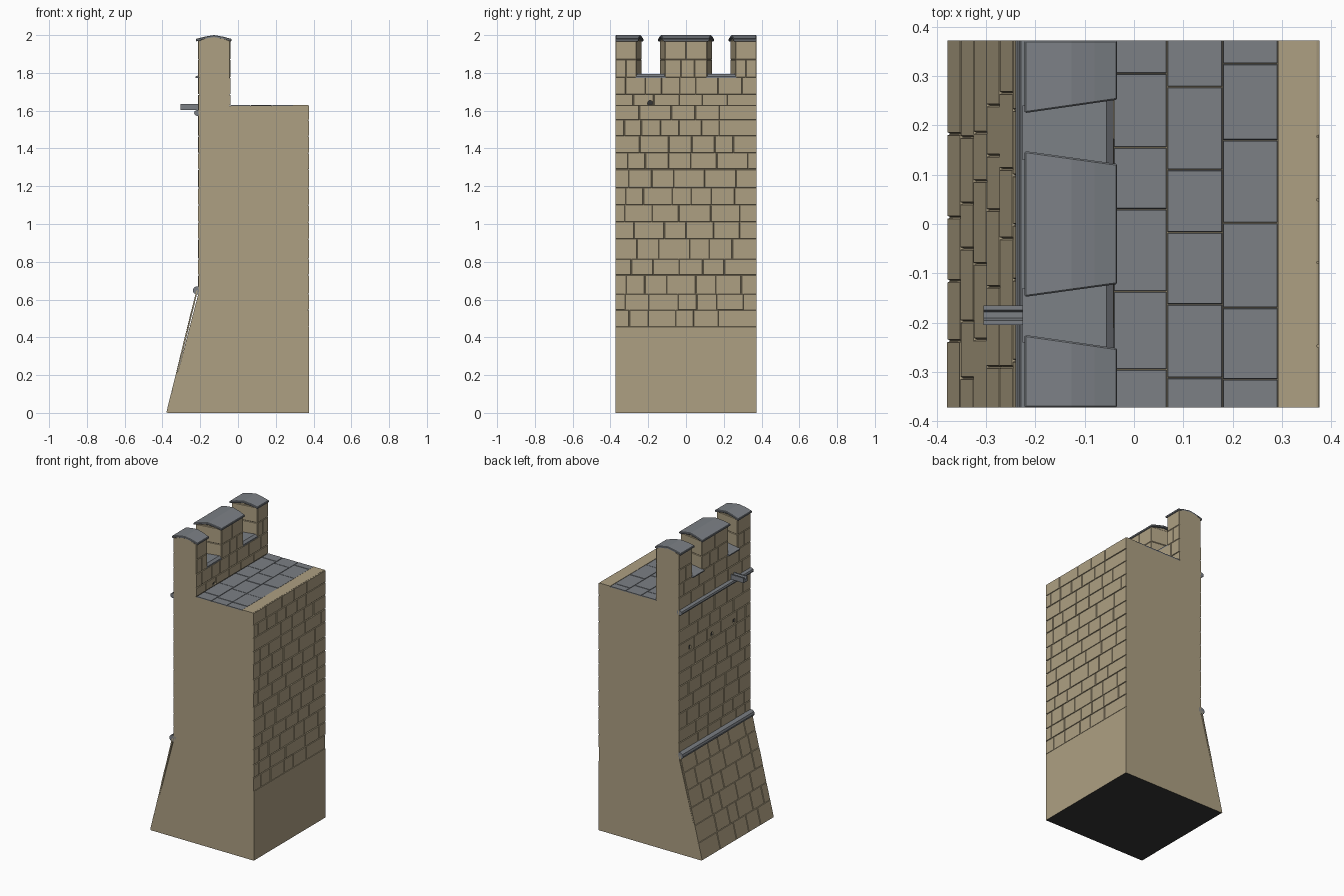
import bpy, bmesh, math, random
from mathutils import Vector

if "Cube" in bpy.data.objects:
    bpy.data.objects.remove(bpy.data.objects["Cube"])

random.seed(7)
W = 0.3725            # half length of the wall section
D = 0.006             # how far the stones stand proud


def material(name, rgb):
    m = bpy.data.materials.new(name)
    m.diffuse_color = (*rgb, 1)
    m.use_nodes = True
    m.node_tree.nodes["Principled BSDF"].inputs["Base Color"].default_value = m.diffuse_color
    return m


STONE = material("sandstone", (0.42, 0.35, 0.225))
SLATE = material("grey_stone", (0.2, 0.215, 0.235))
DARK = material("dark_underside", (0.035, 0.035, 0.035))


def finish(name, bm, mat, bevel=0):
    bmesh.ops.recalc_face_normals(bm, faces=bm.faces)
    me = bpy.data.meshes.new(name)
    bm.to_mesh(me)
    bm.free()
    me.materials.append(mat)
    ob = bpy.data.objects.new(name, me)
    bpy.context.collection.objects.link(ob)
    if bevel:
        b = ob.modifiers.new("edge", 'BEVEL')
        b.width, b.segments = bevel, 1
    return ob


def hexa(bm, p):
    """Box from four base and four top corners."""
    v = [bm.verts.new(c) for c in p]
    for f in ((0, 1, 2, 3), (4, 5, 6, 7), (0, 1, 5, 4), (1, 2, 6, 5), (2, 3, 7, 6), (3, 0, 4, 7)):
        bm.faces.new([v[i] for i in f])


def prism(bm, a, b):
    """Solid between two matching outlines."""
    va, vb = [bm.verts.new(c) for c in a], [bm.verts.new(c) for c in b]
    n = len(a)
    bm.faces.new(va)
    bm.faces.new(vb)
    for i in range(n):
        bm.faces.new((va[i], va[(i + 1) % n], vb[(i + 1) % n], vb[i]))


def along_y(name, xz, mat, bevel=0):
    bm = bmesh.new()
    prism(bm, [(x, -W, z) for x, z in xz], [(x, W, z) for x, z in xz])
    return finish(name, bm, mat, bevel)


def courses(name, rows, at, mat, lo=0.09, hi=0.17, breaks=None, depth=D, gap=0.003):
    """Rows of stones with grooves; at(u, v, h) places a point on the wall face."""
    bm = bmesh.new()
    for r, (v0, v1) in enumerate(zip(rows, rows[1:])):
        if breaks:
            cuts = [-W] + sorted(breaks[r]) + [W]
        else:
            cuts = [-W, -W + random.uniform(0.04, 0.14)]
            while cuts[-1] < W - hi - 0.03:
                cuts.append(cuts[-1] + random.uniform(lo, hi))
            cuts.append(W)
        for u0, u1 in zip(cuts, cuts[1:]):
            h = depth * random.uniform(0.75, 1)
            a = u0 + (gap if u0 > -W else 0)
            b = u1 - (gap if u1 < W else 0)
            hexa(bm, [at(u0, v0, -.003), at(u1, v0, -.003), at(u1, v1, -.003), at(u0, v1, -.003),
                      at(a, v0 + gap, h), at(b, v0 + gap, h), at(b, v1 - gap, h), at(a, v1 - gap, h)])
    return finish(name, bm, mat)


def splayed(bm, stations, outer, inner):
    """Solid through (x, z_low, z_high) stations whose y limits run from outer to inner."""
    x0, x1 = stations[0][0], stations[-1][0]
    line = [(x, zt) for x, _, zt in stations] + [(x, zb) for x, zb, _ in reversed(stations)]

    def side(k):
        return [(x, outer[k] + (inner[k] - outer[k]) * (x - x0) / (x1 - x0), z) for x, z in line]
    prism(bm, side(0), side(1))


# wall core
core = along_y("wall_core", [
    (-0.374, 0), (0.376, 0), (0.376, 0.455), (0.3705, 0.457), (0.3705, 1.63), (0.292, 1.63),
    (0.292, 1.624), (-0.046, 1.624), (-0.046, 1.775), (-0.205, 1.775), (-0.205, 0.65)], STONE)
core.data.materials.append(DARK)
for f in core.data.polygons:
    if f.normal.z < -0.9 and f.center.z < 0.01:
        f.material_index = 1

# stone courses on the inner face, outer face, parapet and battered base
courses("inner_face_stones",
        [.455, .545, .63, .73, .815, .92, 1.01, 1.10, 1.19, 1.29, 1.375, 1.465, 1.55, 1.63],
        lambda u, v, h: (0.3705 + h, u, v), STONE)
outer = courses("outer_face_stones",
                [.65, .73, .815, .92, 1.01, 1.10, 1.19, 1.29, 1.375, 1.465, 1.58, 1.685, 1.775],
                lambda u, v, h: (-0.205 - h, u, v), STONE)
parapet = courses("parapet_inner_stones", [1.628, 1.685, 1.775],
                  lambda u, v, h: (-0.046 + h, u, v), STONE, 0.08, 0.14)
slope = Vector((-0.215 + 0.374, 0.65))
nrm = Vector((-slope.y, slope.x)).normalized()
courses("battered_base_stones", [i / 6 for i in range(7)],
        lambda u, v, h: (-0.374 + slope.x * v + nrm.x * h, u,
                         max(0, slope.y * v + nrm.y * h)), STONE, 0.09, 0.17)

# walkway paving
courses("walkway_paving", [-0.042, .067, .18, .292], lambda u, v, h: (v, u, 1.624 + h), SLATE,
        breaks=[(.305, .155, .03, -.137, -.295), (.278, .11, -.017, -.163, -.312),
                (.325, .17, .002, -.17, -.315)], gap=0.002)


# rolled string courses
def roll(name, x, z, rx, rz):
    along_y(name, [(x + rx * math.cos(i * math.pi / 5), z + rz * math.sin(i * math.pi / 5))
                   for i in range(10)], SLATE)


roll("lower_string_course", -0.216, 0.648, 0.024, 0.022)
roll("upper_string_course", -0.212, 1.588, 0.021, 0.016)

# merlons: y limits at outer face, inner face, and stone joints for the two courses
merlons = [
    ((-W, -.235), (-W, -.262), ((.5,), ())),
    ((-.138, .138), (-.112, .112), ((.38, .7), (.5,))),
    ((.235, W), (.262, W), ((.5,), ())),
]
ARCH = [(-.222, 1.98), (-.175, 1.992), (-.127, 2.0), (-.08, 1.992), (-.034, 1.98)]


def shift(pair, d):
    """Grow y limits by d, keeping the flush wall ends."""
    return tuple(y if abs(y) == W else y + d * s for y, s in zip(pair, (-1, 1)))


cores, blocks, caps = bmesh.new(), bmesh.new(), bmesh.new()
for out, inn, joints in merlons:
    top = [(max(-.207, min(-.046, x)), 1.76, z - .011) for x, z in ARCH]
    splayed(cores, top, shift(out, -.004), shift(inn, -.004))
    for z0, z1, js in ((1.775, 1.87, joints[0]), (1.87, 1.972, joints[1])):
        ts = (0,) + js + (1,)
        for a, b in zip(ts, ts[1:]):
            lim = [tuple(p[0] + (p[1] - p[0]) * t for t in (a, b)) for p in (out, inn)]
            splayed(blocks, [(-.211, z0, z1), (-.041, z0, z1)], *lim)
    splayed(caps, [(x, z - .014, z) for x, z in ARCH], shift(out, .01), shift(inn, .01))
finish("merlon_cores", cores, STONE)
finish("merlon_stones", blocks, STONE, 0.003)
finish("merlon_caps", caps, SLATE, 0.003)

# sloped sills in the two embrasures
sills = bmesh.new()
for s in (-1, 1):
    o, i = sorted((s * .13, s * .24)), sorted((s * .107, s * .267))
    splayed(sills, [(-.226, 1.774, 1.781), (-.2, 1.772, 1.789), (-.056, 1.772, 1.795),
                    (-.042, 1.772, 1.782)], o, i)
finish("embrasure_sills", sills, SLATE)

# drain spout with an open channel
U = [(-.02, 0), (.02, 0), (.02, .032), (.011, .032), (.006, .018), (-.006, .018), (-.011, .032), (-.02, .032)]
bm = bmesh.new()
prism(bm, [(-.305, -.185 + y, 1.604 + z) for y, z in U], [(-.195, -.185 + y, 1.604 + z) for y, z in U])
finish("drain_spout", bm, SLATE)


# arched cutters for the beam holes and the drain
def arch(bm, x0, x1, y, z, r, h):
    pts = [(-r, 0), (r, 0)] + [(r * math.cos(i * math.pi / 6), h + r * math.sin(i * math.pi / 6))
                               for i in range(7)]
    prism(bm, [(x0, y + a, z + b) for a, b in pts], [(x1, y + a, z + b) for a, b in pts])


bm = bmesh.new()
for y in (.26, .03, -.2):
    arch(bm, -.25, -.17, y, 1.305, .011, .017)
arch(bm, -.08, -.02, -.19, 1.633, .013, .008)
cutter = finish("hole_cutter", bm, DARK)
cutter.hide_render = True
cutter.hide_set(True)
for ob in (core, outer, parapet):
    m = ob.modifiers.new("holes", 'BOOLEAN')
    m.operation, m.object, m.solver = 'DIFFERENCE', cutter, 'EXACT'
    m.use_self = True
